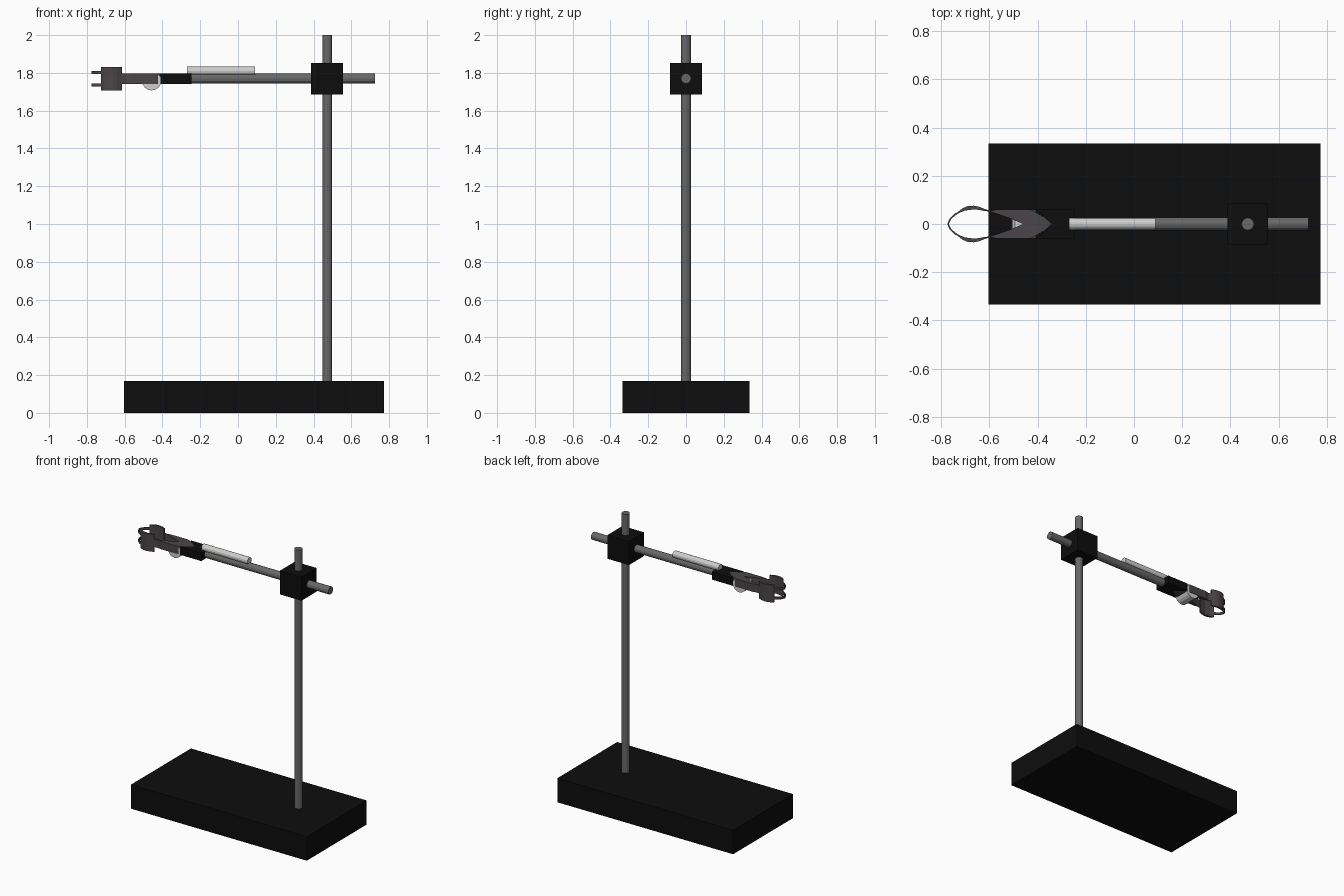
import bpy, bmesh, math
from mathutils import Matrix

if "Cube" in bpy.data.objects:
    bpy.data.objects.remove(bpy.data.objects["Cube"])


def material(name, color):
    m = bpy.data.materials.new(name)
    m.diffuse_color = (*color, 1)
    m.use_nodes = True
    m.node_tree.nodes["Principled BSDF"].inputs["Base Color"].default_value = m.diffuse_color
    return m


BLACK = material("black", (0.004, 0.004, 0.004))
STEEL = material("steel grey", (0.14, 0.14, 0.14))
JAW = material("dark purple grey", (0.07, 0.06, 0.066))
WHITE = material("pale grey", (0.62, 0.62, 0.61))


def finish(bm, name, mat):
    bmesh.ops.recalc_face_normals(bm, faces=bm.faces[:])
    me = bpy.data.meshes.new(name)
    bm.to_mesh(me)
    bm.free()
    me.materials.append(mat)
    ob = bpy.data.objects.new(name, me)
    bpy.context.collection.objects.link(ob)
    return ob


def prism(name, mat, outline, spans, mirror=False):
    """Extrude a plan outline through each (z0, z1) span."""
    bm = bmesh.new()
    for z0, z1 in spans:
        face = bm.faces.new([bm.verts.new((x, y, z0)) for x, y in outline])
        ext = bmesh.ops.extrude_face_region(bm, geom=[face])["geom"]
        verts = [v for v in ext if isinstance(v, bmesh.types.BMVert)]
        bmesh.ops.translate(bm, verts=verts, vec=(0, 0, z1 - z0))
    ob = finish(bm, name, mat)
    if mirror:
        mod = ob.modifiers.new("mirror", "MIRROR")
        mod.use_axis = (False, True, False)
        mod.use_mirror_merge = False
    return ob


def box(name, mat, x0, x1, y, z0, z1):
    return prism(name, mat, [(x0, -y), (x1, -y), (x1, y), (x0, y)], [(z0, z1)])


def rod(name, mat, center, radius, length, axis, sides=14, top=None):
    bm = bmesh.new()
    rot = {"X": Matrix.Rotation(math.pi / 2, 4, "Y"),
           "Y": Matrix.Rotation(math.pi / 2, 4, "X"),
           "Z": Matrix()}[axis]
    bmesh.ops.create_cone(bm, cap_ends=True, segments=sides, radius1=radius,
                          radius2=radius, depth=length,
                          matrix=Matrix.Translation(center) @ rot)
    if top is not None:                       # flatten anything above top
        for v in bm.verts:
            v.co.z = min(v.co.z, top)
    return finish(bm, name, mat)


# Stand
box("base", BLACK, -0.603, 0.773, 0.335, 0, 0.17)
rod("upright_rod", STEEL, (0.472, 0, 1.08), 0.026, 1.84, "Z")
box("clamp_boss", BLACK, 0.387, 0.556, 0.085, 1.685, 1.852)

# Arm
rod("cross_arm", STEEL, (0.225, 0, 1.77), 0.027, 1.0, "X")
rod("adjusting_sleeve", WHITE, (-0.09, 0, 1.811), 0.024, 0.36, "X")

# Notched block holding the jaws
LOW, HIGH = 1.742, 1.798
prism("jaw_holder", BLACK,
      [(-0.245, -0.06), (-0.245, 0.06), (-0.41, 0.06), (-0.342, 0), (-0.41, -0.06)],
      [(LOW, HIGH)])
rod("jaw_screw", WHITE, (-0.457, 0, 1.758), 0.051, 0.115, "Y", 16, top=1.788)

# Jaws: arm, gripping pad and pairs of thin curved fingers, mirrored in y
prism("jaw_arms", JAW,
      [(-0.34, 0), (-0.34, 0.01), (-0.43, 0.061), (-0.565, 0.061), (-0.595, 0.054),
       (-0.625, 0.064), (-0.625, 0.057), (-0.57, 0.043), (-0.51, 0.022), (-0.46, 0)],
      [(LOW, HIGH)], mirror=True)
prism("jaw_pads", JAW,
      [(-0.615, 0.06), (-0.64, 0.071), (-0.665, 0.076), (-0.69, 0.074), (-0.71, 0.066),
       (-0.726, 0.054), (-0.726, 0.046), (-0.70, 0.056), (-0.66, 0.061), (-0.615, 0.053)],
      [(1.708, 1.83)], mirror=True)
prism("jaw_fingers", JAW,
      [(-0.72, 0.056), (-0.745, 0.042), (-0.764, 0.024), (-0.775, 0),
       (-0.769, 0), (-0.758, 0.021), (-0.741, 0.036), (-0.72, 0.049)],
      [(1.728, 1.745), (1.793, 1.81)], mirror=True)
